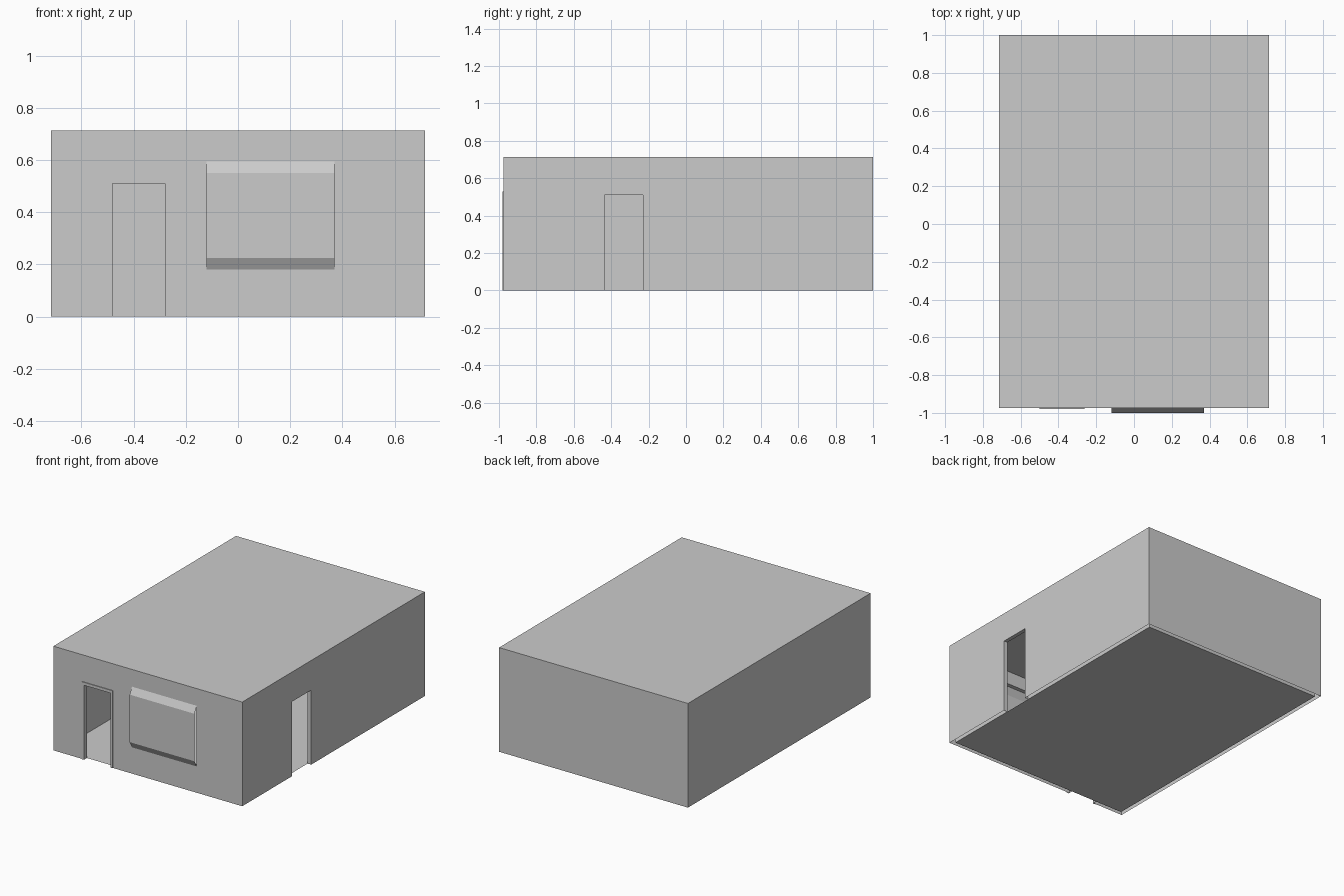
import bpy, bmesh

if "Cube" in bpy.data.objects:
    bpy.data.objects.remove(bpy.data.objects["Cube"])

X, Y0, Y1, H, T = 0.715, -0.975, 1.0, 0.713, 0.027


def mesh_object(name, verts, faces):
    mesh = bpy.data.meshes.new(name)
    mesh.from_pydata(verts, [], faces)
    obj = bpy.data.objects.new(name, mesh)
    bpy.context.collection.objects.link(obj)
    return obj


def box(name, x0, x1, y0, y1, z0, z1):
    verts = [(x, y, z) for z in (z0, z1)
             for x, y in ((x0, y0), (x1, y0), (x1, y1), (x0, y1))]
    sides = [(i, (i + 1) % 4, (i + 1) % 4 + 4, i + 4) for i in range(4)]
    return mesh_object(name, verts, [(3, 2, 1, 0), (4, 5, 6, 7)] + sides)


def cut(obj, cutter):
    mod = obj.modifiers.new("cut", 'BOOLEAN')
    mod.operation, mod.solver, mod.object = 'DIFFERENCE', 'EXACT', cutter
    bpy.context.view_layer.objects.active = obj
    bpy.ops.object.modifier_apply(modifier=mod.name)
    bpy.data.objects.remove(cutter)


# Hollow walls and roof with two doorways and a window opening
walls = box("walls_and_roof", -X, X, Y0, Y1, 0, H)
cut(walls, box("room_cutter", -X + T, X - T, Y0 + T, Y1 - T, -0.1, H - T))
cut(walls, box("front_door_cutter", -0.48, -0.28, Y0 - 0.1, Y0 + 0.1, -0.1, 0.51))
cut(walls, box("side_door_cutter", X - 0.1, X + 0.1, -0.435, -0.23, -0.1, 0.51))
cut(walls, box("window_cutter", -0.12, 0.37, Y0 - 0.1, Y0 + 0.1, 0.18, 0.595))

# Walls are open underneath
bm = bmesh.new()
bm.from_mesh(walls.data)
under = [f for f in bm.faces if all(abs(v.co.z) < 1e-4 for v in f.verts)]
bmesh.ops.delete(bm, geom=under, context='FACES')
bm.to_mesh(walls.data)
bm.free()

# Floor sheet inside the walls
fx, fy0, fy1 = X - T, Y0 + T, Y1 - T
mesh_object("floor", [(-fx, fy0, 0), (fx, fy0, 0), (fx, fy1, 0), (-fx, fy1, 0)],
            [(0, 1, 2, 3)])

# Shallow trim round the front doorway
trim = box("front_door_trim", -0.5, -0.263, Y0 - 0.005, Y0, 0, 0.53)
cut(trim, box("trim_cutter", -0.48, -0.28, Y0 - 0.1, Y0 + 0.1, -0.1, 0.51))

# Bent window sheet with open ends
profile = [(Y0, 0.18), (-1.0, 0.225), (-1.0, 0.55), (Y0, 0.595)]
verts = [(x, y, z) for y, z in profile for x in (-0.12, 0.37)]
mesh_object("window_sheet", verts,
            [(2 * i, 2 * i + 1, 2 * i + 3, 2 * i + 2) for i in range(3)])
